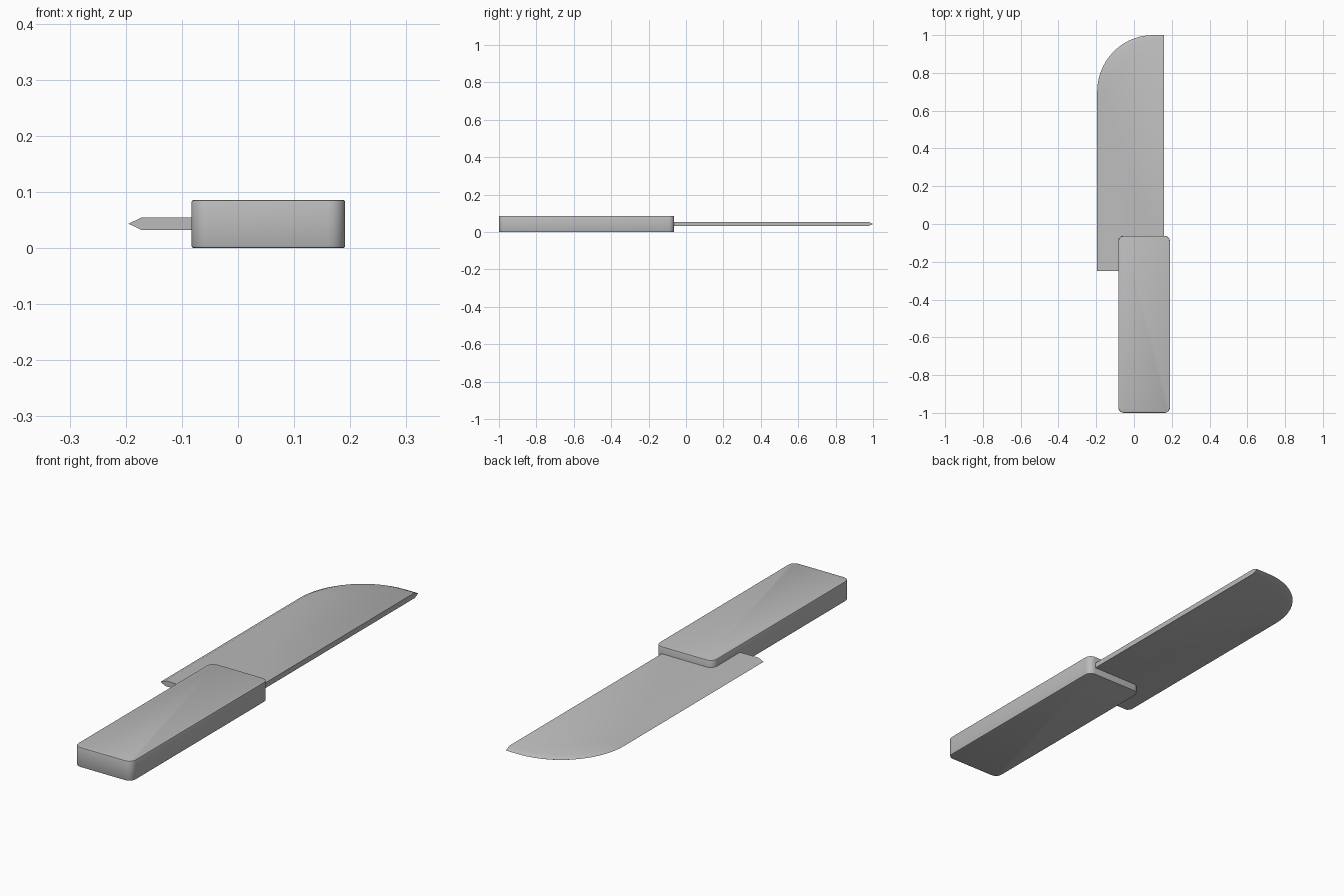
import bpy, bmesh
from math import sin, cos, pi

if "Cube" in bpy.data.objects:
    bpy.data.objects.remove(bpy.data.objects["Cube"])

grey = bpy.data.materials.new("plain_grey")
grey.use_nodes = True
grey.diffuse_color = (0.5, 0.5, 0.5, 1)
grey.node_tree.nodes["Principled BSDF"].inputs["Base Color"].default_value = (0.5, 0.5, 0.5, 1)


def add_object(name, bm):
    bmesh.ops.recalc_face_normals(bm, faces=bm.faces[:])
    mesh = bpy.data.meshes.new(name)
    bm.to_mesh(mesh)
    bm.free()
    mesh.materials.append(grey)
    obj = bpy.data.objects.new(name, mesh)
    bpy.context.collection.objects.link(obj)
    bpy.ops.object.select_all(action='DESELECT')
    bpy.context.view_layer.objects.active = obj
    obj.select_set(True)
    bpy.ops.object.shade_smooth_by_angle(angle=pi / 6)
    return obj


# Handle: block with rounded corners and a fine bevel around top and bottom
X0, X1, Y0, Y1, HEIGHT = -0.083, 0.191, -1.0, -0.063, 0.086
bm = bmesh.new()
bmesh.ops.create_cube(bm, size=1)
for v in bm.verts:
    v.co.x = X1 if v.co.x > 0 else X0
    v.co.y = Y1 if v.co.y > 0 else Y0
    v.co.z = HEIGHT if v.co.z > 0 else 0
upright = [e for e in bm.edges if abs(e.verts[0].co.z - e.verts[1].co.z) > 0.01]
bmesh.ops.bevel(bm, geom=upright, offset=0.03, segments=6, profile=0.5, affect='EDGES')
rims = [e for e in bm.edges if abs(e.verts[0].co.z - e.verts[1].co.z) < 0.001]
bmesh.ops.bevel(bm, geom=rims, offset=0.004, segments=2, profile=0.5, affect='EDGES')
add_object("handle", bm)

# Blade: flat plate whose cutting edge is ground from both sides to a ridge
SPINE, HEEL, LOW, MID, HIGH = 0.16, -0.25, 0.032, 0.0435, 0.055
STEPS = 14


def cutting_line(bm, inset, z):
    """Heel to tip: a straight edge, a quarter ellipse, then the spine corner."""
    cx, cy, rx, ry = 0.1, 0.7, 0.295 - inset, 0.3 - inset
    pts = [(cx - rx, HEEL)]
    for i in range(STEPS + 1):
        a = pi / 2 * i / STEPS
        pts.append((cx - rx * cos(a), cy + ry * sin(a)))
    pts.append((SPINE, cy + ry))
    return [bm.verts.new((x, y, z)) for x, y in pts]


bm = bmesh.new()
bottom = cutting_line(bm, 0.024, LOW)
ridge = cutting_line(bm, 0, MID)
top = cutting_line(bm, 0.024, HIGH)
low_corner = bm.verts.new((SPINE, HEEL, LOW))
high_corner = bm.verts.new((SPINE, HEEL, HIGH))
bm.faces.new(top + [high_corner])
bm.faces.new(bottom + [low_corner])
for a, b in ((bottom, ridge), (ridge, top)):
    for i in range(len(a) - 1):
        bm.faces.new((a[i], a[i + 1], b[i + 1], b[i]))
# spine and heel walls
bm.faces.new((low_corner, bottom[-1], ridge[-1], top[-1], high_corner))
bm.faces.new((low_corner, bottom[0], ridge[0], top[0], high_corner))
add_object("blade", bm)
